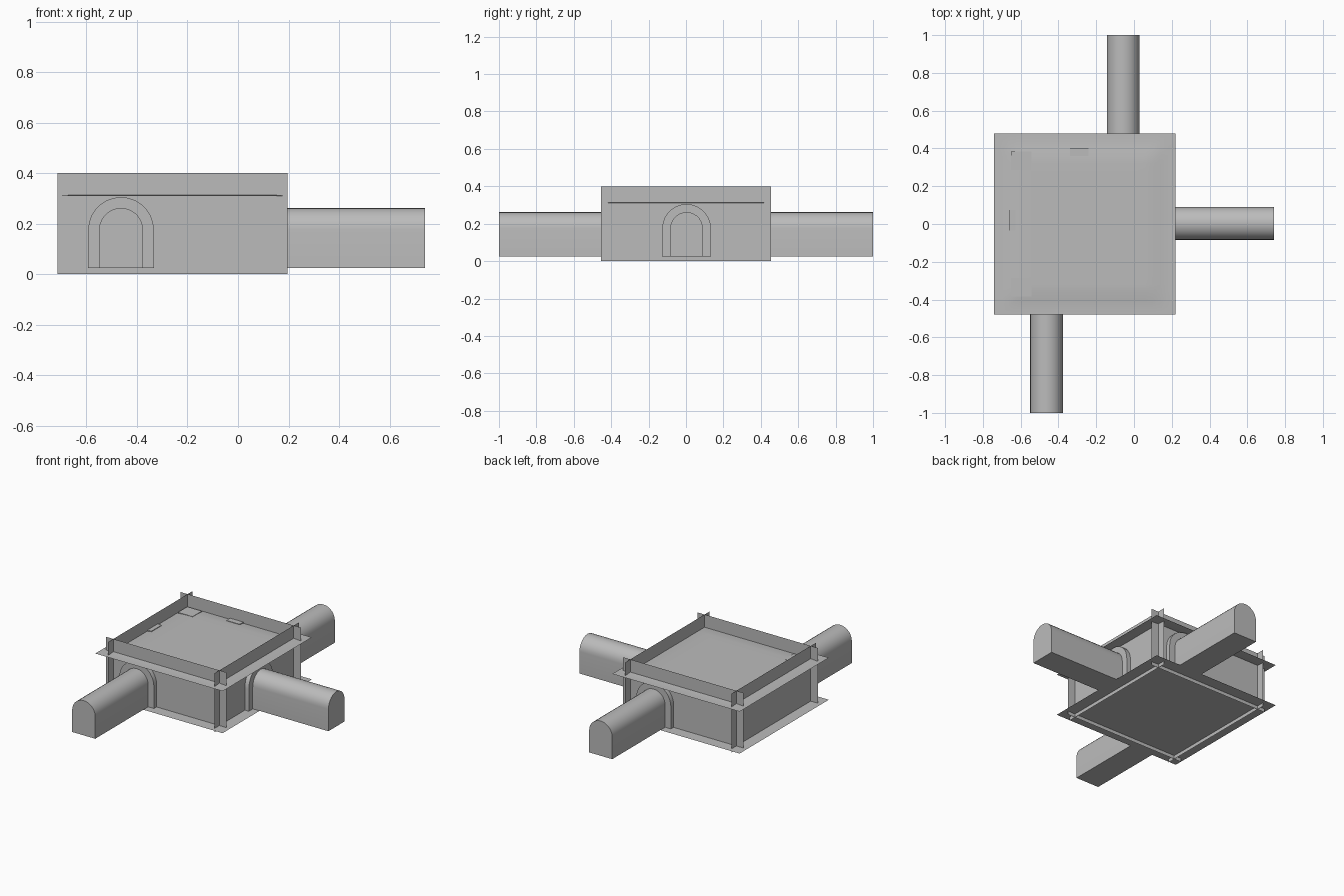
import bpy, bmesh, math
from mathutils import Matrix, Vector

if "Cube" in bpy.data.objects:
    bpy.data.objects.remove(bpy.data.objects["Cube"])

stone = bpy.data.materials.new("grey stone")
stone.use_nodes = True
GREY = (0.5, 0.5, 0.5, 1)
stone.diffuse_color = GREY
stone.node_tree.nodes["Principled BSDF"].inputs["Base Color"].default_value = GREY

CENTRE = Vector((-0.26, 0, 0))
HALF = 0.4            # wall distance from the room centre
FLOOR = 0.025
SPRING = 0.175        # height where the door arch starts


def finish(name, bm, turn=0, smooth=False):
    """Turn a mesh round the room centre and link it as an object."""
    bm.transform(Matrix.Translation(CENTRE) @ Matrix.Rotation(turn, 4, 'Z'))
    mesh = bpy.data.meshes.new(name)
    bm.to_mesh(mesh)
    bm.free()
    mesh.materials.append(stone)
    obj = bpy.data.objects.new(name, mesh)
    bpy.context.collection.objects.link(obj)
    if smooth:
        bpy.ops.object.select_all(action='DESELECT')
        obj.select_set(True)
        bpy.context.view_layer.objects.active = obj
        bpy.ops.object.shade_smooth_by_angle(angle=math.radians(35))
    return obj


def arch(u, radius, y, base=FLOOR, steps=14):
    """Points of a round-topped doorway, from one foot to the other."""
    pts = [Vector((u + radius, y, base))]
    for i in range(steps + 1):
        a = math.pi * i / steps
        pts.append(Vector((u + radius * math.cos(a), y, SPRING + radius * math.sin(a))))
    pts.append(Vector((u - radius, y, base)))
    return pts


def extrude(bm, pts, depth):
    """Closed prism from an outline."""
    face = bm.faces.new([bm.verts.new(p) for p in pts])
    out = bmesh.ops.extrude_face_region(bm, geom=[face])
    moved = [v for v in out["geom"] if isinstance(v, bmesh.types.BMVert)]
    bmesh.ops.translate(bm, verts=moved, vec=(0, depth, 0))
    bmesh.ops.recalc_face_normals(bm, faces=bm.faces)


def wall(name, turn, door):
    """Thin wall sheet, with a doorway hole where one is wanted."""
    bm = bmesh.new()
    w = 0.455
    loops = [[Vector(p) for p in ((-w, -HALF, 0), (w, -HALF, 0),
                                  (w, -HALF, 0.4), (-w, -HALF, 0.4))]]
    if door is not None:
        loops.append(arch(door, 0.084, -HALF))
    for loop in loops:
        vs = [bm.verts.new(p) for p in loop]
        for a, b in zip(vs, vs[1:] + vs[:1]):
            bm.edges.new((a, b))
    bmesh.ops.triangle_fill(bm, edges=bm.edges[:], use_beauty=True, normal=(0, -1, 0))
    bmesh.ops.dissolve_limit(bm, angle_limit=0.01, verts=bm.verts[:], edges=bm.edges[:])
    finish(name, bm, turn)


def tunnel(name, turn, door):
    """Passage leading outward, closed at its far end."""
    bm = bmesh.new()
    extrude(bm, arch(door, 0.087, -HALF), -0.6)
    mouth = [f for f in bm.faces if all(abs(v.co.y + HALF) < 1e-4 for v in f.verts)]
    bmesh.ops.delete(bm, geom=mouth, context='FACES_ONLY')
    finish(name, bm, turn, True)


def door_frame(name, turn, door):
    """Stone surround standing proud on both sides of the wall."""
    bm = bmesh.new()
    extrude(bm, arch(door, 0.13, -HALF - 0.03) + arch(door, 0.083, -HALF - 0.03)[::-1], 0.06)
    finish(name, bm, turn, True)


def sheet(name, z, half, droop=0.0):
    """Level square sheet whose rim may sink a little."""
    bm = bmesh.new()
    bmesh.ops.create_grid(bm, x_segments=24, y_segments=24, size=half)
    for v in bm.verts:
        reach = max(abs(v.co.x), abs(v.co.y))
        t = min(max((reach - 0.34) / 0.1, 0), 1)
        v.co.z = z - droop * t * t * (3 - 2 * t)
    if not droop:
        bmesh.ops.dissolve_limit(bm, angle_limit=0.01, verts=bm.verts[:], edges=bm.edges[:])
    finish(name, bm, 0, True)


def block(name, x, y, sx, sy, top):
    """Upright pillar standing on the floor."""
    bm = bmesh.new()
    bmesh.ops.create_cube(bm, size=1)
    bmesh.ops.scale(bm, vec=(sx, sy, top - FLOOR), verts=bm.verts)
    bmesh.ops.translate(bm, vec=(x, y, (top + FLOOR) / 2), verts=bm.verts)
    finish(name, bm)


# Floor and ceiling
sheet("floor", FLOOR - 0.001, 0.48)
sheet("ceiling", 0.32, 0.48, 0.01)

# Walls, passages and door surrounds
sides = (("front", 0, -0.203), ("left", 90, 0.003), ("back", 180, -0.203), ("right", 270, None))
for side, degrees, door in sides:
    turn = math.radians(degrees)
    wall(side + "_wall", turn, door)
    if door is not None:
        tunnel(side + "_tunnel", turn, door)
        door_frame(side + "_door_frame", turn, door)

# Corner pillars and wall pilasters
for y, end in ((-0.335, "front"), (0.335, "back")):
    block("right_" + end + "_pillar", -0.337, y, 0.11, 0.1, 0.322)
    block("left_" + end + "_pillar", 0.337, y, 0.11, 0.1, 0.305)
block("right_pilaster", -0.383, 0.02, 0.03, 0.11, 0.322)
block("back_pilaster", -0.03, 0.38, 0.1, 0.04, 0.322)
